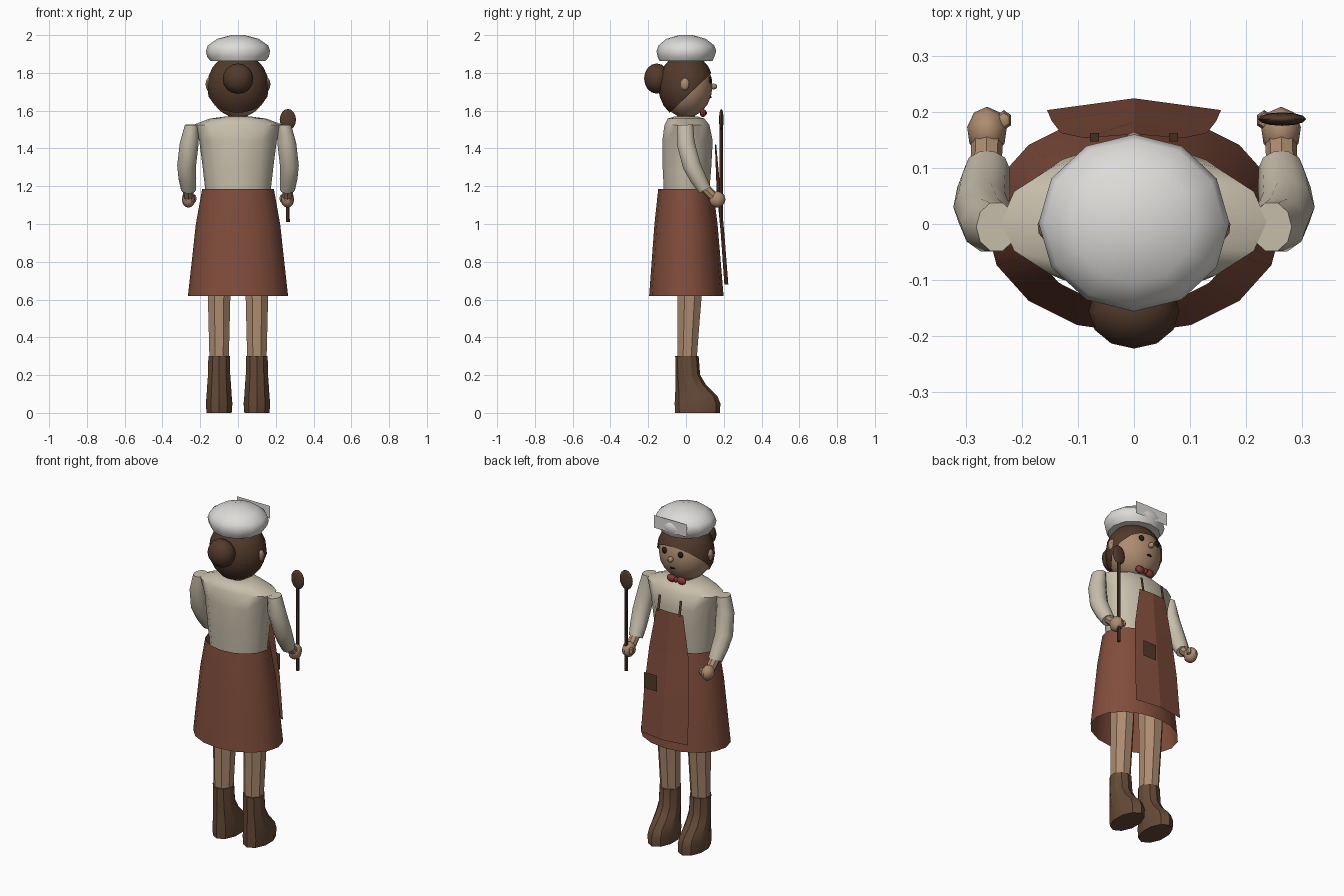
import bpy, bmesh, math
from mathutils import Vector

if "Cube" in bpy.data.objects:
    bpy.data.objects.remove(bpy.data.objects["Cube"])

COL = dict(rust=(.22, .075, .045), cream=(.58, .52, .41), skin=(.42, .26, .16), brown=(.085, .042, .024),
           leather=(.13, .068, .038), white=(.72, .71, .69), red=(.25, .04, .04), dark=(.02, .012, .01))
MATS = {}
for key, c in COL.items():
    MATS[key] = bpy.data.materials.new(key)
    MATS[key].diffuse_color = (*c, 1)


def finish(name, bm, col, smooth=40):
    me = bpy.data.meshes.new(name)
    bmesh.ops.recalc_face_normals(bm, faces=bm.faces)
    bm.to_mesh(me)
    bm.free()
    ob = bpy.data.objects.new(name, me)
    bpy.context.collection.objects.link(ob)
    me.materials.append(MATS[col])
    if smooth:
        bpy.ops.object.select_all(action='DESELECT')
        ob.select_set(True)
        bpy.context.view_layer.objects.active = ob
        bpy.ops.object.shade_smooth_by_angle(angle=math.radians(smooth))
    return ob


def loft(name, rings, n, col, caps=True, follow=False, smooth=40, turn=0.0):
    """rings: (x, y, z, rx, ry); follow tilts each ring along the path."""
    bm = bmesh.new()
    pts = [Vector(r[:3]) for r in rings]
    loops = []
    for i, r in enumerate(rings):
        v = Vector((0, 1, 0))
        if follow:
            d = pts[min(i + 1, len(pts) - 1)] - pts[max(i - 1, 0)]
            v = d.cross(Vector((-1, 0, 0))).normalized()
        loops.append([bm.verts.new(pts[i] + Vector((r[3] * math.cos(a), 0, 0)) + v * r[4] * math.sin(a))
                      for a in (2 * math.pi * (k + turn) / n for k in range(n))])
    for a, b in zip(loops, loops[1:]):
        for k in range(n):
            bm.faces.new((a[k], a[(k + 1) % n], b[(k + 1) % n], b[k]))
    if caps:
        bm.faces.new(loops[0])
        bm.faces.new(loops[-1])
    return finish(name, bm, col, smooth)


def ball(name, loc, size, col, seg=12, cut=None):
    bm = bmesh.new()
    bmesh.ops.create_uvsphere(bm, u_segments=seg, v_segments=seg * 2 // 3, radius=1)
    bmesh.ops.scale(bm, vec=size, verts=bm.verts)
    bmesh.ops.translate(bm, vec=loc, verts=bm.verts)
    if cut:
        bmesh.ops.bisect_plane(bm, geom=bm.verts[:] + bm.edges[:] + bm.faces[:],
                               plane_co=cut[0], plane_no=cut[1], clear_inner=True)
    return finish(name, bm, col)


def sheet(name, rows, col):
    """rows: (z, half width, y at middle, y at edge, x centre); thin cloth panel."""
    bm = bmesh.new()
    grid = [[bm.verts.new((cx + t * w, ym + (ye - ym) * abs(t), z)) for t in (-1, 0, 1)]
            for z, w, ym, ye, cx in rows]
    for a, b in zip(grid, grid[1:]):
        for k in range(2):
            bm.faces.new((a[k], a[k + 1], b[k + 1], b[k]))
    return finish(name, bm, col, 0)


# Legs, boots and arms, mirrored by side
for s, side in ((-1, "left"), (1, "right")):
    x = .1 * s
    loft(side + "_leg", [(x, .005, .27, .055, .055), (x, .012, .45, .06, .062), (x, .02, .64, .065, .07),
                         (x, .02, .85, .07, .075)], 8, "skin", smooth=0, turn=.5)
    loft(side + "_boot", [(x, .061, 0, .07, .119), (x, .061, .05, .074, .121), (x, .054, .09, .07, .112),
                          (x, .025, .15, .066, .08), (x, .01, .2, .062, .065), (x, .005, .3, .06, .062)],
         10, "leather", smooth=25, turn=.5)
    loft(side + "_sleeve", [(.245 * s, -.005, 1.525, .036, .045), (.258 * s, -.002, 1.43, .05, .05),
                            (.272 * s, .03, 1.31, .05, .05), (.268 * s, .065, 1.24, .047, .045),
                            (.262 * s, .1, 1.18, .04, .036)], 10, "cream", follow=True)
    loft(side + "_wrist", [(.264 * s, .09, 1.2, .028, .026), (.262 * s, .15, 1.14, .028, .026)],
         8, "skin", follow=True)
    ball(side + "_hand", (.262 * s, .165, 1.13), (.036, .044, .044), "skin", 9)
    ball(side + "_thumb", (.232 * s, .185, 1.135), (.015, .018, .022), "skin", 6)
    # Face and strap details
    ball(side + "_ear", (.155 * s, -.005, 1.74), (.017, .024, .034), "skin", 9)
    ball(side + "_eye", (.053 * s, .127, 1.762), (.017, .01, .019), "dark", 9)
    ball(side + "_bow_loop", (.033 * s, .09, 1.588), (.03, .018, .022), "red", 8)
    sheet(side + "_apron_strap", [(1.41, .008, .162, .162, .07 * s), (1.5, .008, .147, .147, .07 * s)], "brown")

# Skirt, open at both ends
loft("skirt", [(0, .002, .62, .265, .197), (0, 0, 1.0, .223, .167), (0, -.002, 1.185, .19, .145)],
     16, "rust", caps=False)

# Shirt body
loft("torso", [(0, .003, 1.15, .17, .122), (0, .005, 1.3, .187, .132), (0, .008, 1.44, .205, .137),
               (0, .005, 1.525, .237, .122), (0, 0, 1.558, .15, .1), (0, 0, 1.57, .06, .06)], 14, "cream")
loft("neck", [(0, 0, 1.54, .05, .05), (0, 0, 1.62, .05, .05)], 10, "skin")

# Apron with pocket
sheet("apron", [(1.42, .088, .16, .153, 0), (1.18, .13, .182, .162, 0), (.95, .147, .203, .184, 0),
                (.68, .155, .224, .203, 0)], "rust")
sheet("pocket", [(1.055, .043, .225, .225, .078), (.96, .043, .225, .225, .078)], "brown")

# Head, hair and bun
ball("head", (0, 0, 1.73), (.155, .14, .167), "skin", 16)
ball("hair", (0, 0, 1.73), (.164, .147, .175), "brown", 16, ((0, -.075, 1.6), (0, -.205, .215)))
ball("hair_bun", (0, -.155, 1.77), (.081, .067, .08), "brown", 12)
ball("nose", (0, .146, 1.728), (.016, .02, .016), "skin", 8)
ball("mouth", (0, .128, 1.672), (.018, .008, .006), "dark", 8)
ball("bow_knot", (0, .095, 1.588), (.014, .016, .015), "red", 8)

# Cap with front plaque
loft("cap", [(0, 0, 1.862, .145, .14), (0, 0, 1.885, .163, .15), (0, .002, 1.915, .17, .158),
             (0, .002, 1.945, .16, .148), (0, 0, 1.98, .11, .105), (0, 0, 2.0, .035, .035)], 12, "white")
sheet("cap_plaque", [(1.965, .11, .147, .147, 0), (1.89, .11, .147, .147, 0)], "white")

# Wooden spoon in the right hand
loft("spoon_handle", [(.264, .187, 1.01, .01, .01), (.264, .187, 1.53, .009, .009)], 8, "brown")
ball("spoon_bowl", (.264, .187, 1.552), (.043, .012, .057), "brown", 12)

for m in bpy.data.materials:
    if m.users and not m.is_grease_pencil:
        m.use_nodes = True
        m.node_tree.nodes["Principled BSDF"].inputs["Base Color"].default_value = m.diffuse_color
